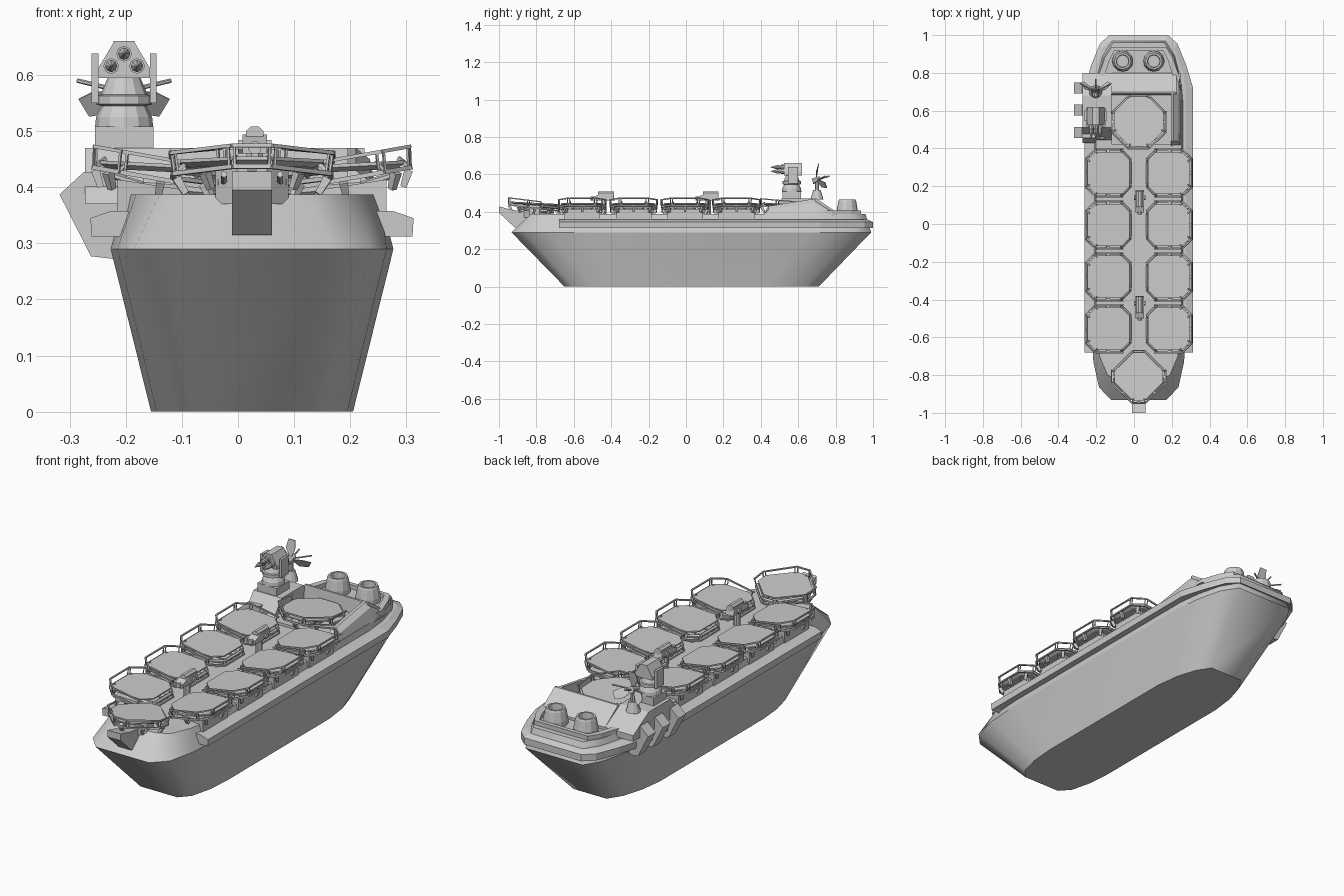
import bpy, bmesh, math
from mathutils import Vector, Matrix

if "Cube" in bpy.data.objects:
    bpy.data.objects.remove(bpy.data.objects["Cube"])

CX = 0.025  # hull centreline

def loft(bm, rings, cap=True):
    vs = [[bm.verts.new(p) for p in r] for r in rings]
    n = len(vs[0])
    for a, b in zip(vs, vs[1:]):
        for i in range(n):
            bm.faces.new((a[i], a[(i + 1) % n], b[(i + 1) % n], b[i]))
    if cap:
        bm.faces.new(vs[0][::-1])
        bm.faces.new(vs[-1])

def box(bm, x0, x1, y0, y1, z0, z1):
    loft(bm, [[(x0, y0, z), (x1, y0, z), (x1, y1, z), (x0, y1, z)] for z in (z0, z1)])

def frame_rings(p, q, prof, n, spin=0.0):
    # rings of (distance, radius) along the axis p -> q
    p, q = Vector(p), Vector(q)
    m = (q - p).to_track_quat('Z', 'Y')
    return [[p + m @ Vector((r * math.cos(a), r * math.sin(a), d))
             for a in [spin + 2 * math.pi * i / n for i in range(n)]] for d, r in prof]

def tube(bm, p, q, r, n=6, r2=None):
    d = (Vector(q) - Vector(p)).length
    loft(bm, frame_rings(p, q, [(0, r), (d, r if r2 is None else r2)], n, math.pi / n))

def extrude_x(bm, prof, x0, x1):
    loft(bm, [[(x, y, z) for y, z in prof] for x in (x0, x1)])

def finish(name, bm, matrix=None):
    bmesh.ops.recalc_face_normals(bm, faces=bm.faces)
    me = bpy.data.meshes.new(name)
    bm.to_mesh(me)
    bm.free()
    ob = bpy.data.objects.new(name, me)
    if matrix:
        ob.matrix_world = matrix
    bpy.context.collection.objects.link(ob)
    return ob

def outline(half, z):
    return [(CX + x, y, z) for x, y in half] + [(CX - x, y, z) for x, y in reversed(half)]

# Hull: keel, chine and deck outlines, smooth round the ends with sharp chines
bm = bmesh.new()
keel = [(.10, -.65), (.145, -.6), (.17, -.5), (.18, -.38), (.18, .42), (.165, .54), (.135, .64), (.09, .71)]
chine = [(.145, -.933), (.21, -.865), (.24, -.73), (.252, -.55), (.252, .65), (.235, .79), (.205, .91), (.155, .99)]
deck = [(.10, -.83), (.165, -.80), (.207, -.70), (.226, -.58), (.226, .65), (.215, .77), (.185, .88), (.135, .96)]
loft(bm, [outline(keel, 0), outline(chine, .29), outline(deck, .387)])
for f in bm.faces:
    f.smooth = True
for e in bm.edges:
    e.smooth = abs(e.verts[0].co.z - e.verts[1].co.z) > .01
finish("hull", bm)

# Side ledge running round the stern
bm = bmesh.new()
lo = [(.235, -.67), (.25, -.66), (.25, .70), (.235, .80), (.2, .93), (.15, .985)]
mid = [(.24, -.68), (.286, -.68), (.286, .72), (.25, .84), (.205, .955), (.155, 1.0)]
hi = [(.24, -.68), (.288, -.68), (.288, .72), (.252, .84), (.205, .955), (.155, 1.0)]
top = [(.2, -.68), (.25, -.68), (.25, .70), (.235, .80), (.19, .93), (.145, .97)]
loft(bm, [outline(lo, .323), outline(mid, .312), outline(hi, .345), outline(top, .358)])
finish("side_ledge", bm)

# Stern bulwark
bm = bmesh.new()
path = [(.215, .45), (.215, .78), (.18, .88), (.145, .935)]
inner = [(.185, .45), (.185, .77), (.155, .865), (.13, .915)]
o = [(CX + x, y) for x, y in path] + [(CX - x, y) for x, y in reversed(path)]
i = [(CX + x, y) for x, y in inner] + [(CX - x, y) for x, y in reversed(inner)]
loft(bm, [[(*a, .35), (*a, .408), (*b, .408), (*b, .35)] for a, b in zip(o, i)])
finish("stern_bulwark", bm)

# Superstructure: tower block, aft bridge with sloped back, starboard wall
bm = bmesh.new()
extrude_x(bm, [(.43, .37), (.51, .47), (.68, .47), (.80, .40), (.80, .37)], -.273, -.12)
extrude_x(bm, [(.68, .38), (.69, .47), (.70, .47), (.80, .40), (.80, .38)], -.12, .225)
loft(bm, [[(.195, y0, .38), (.25, y0, .38), (.235, y1, z - .02), (.21, y1, z), (.195, y1, z)]
          for y0, y1, z in [(.41, .44, .43), (.69, .69, .47), (.8, .8, .40)]])
box(bm, -.12, .195, .42, .7, .38, .40)
finish("superstructure", bm)

# Port side brackets
bm = bmesh.new()
for y in (.455, .575, .69):
    prof = [(-.2, .43), (-.275, .427), (-.318, .387), (-.262, .277), (-.22, .272), (-.2, .30)]
    loft(bm, [[(x, yy, z) for x, z in prof] for yy in (y, y + .058)])
finish("port_brackets", bm)

# Stern funnels, open at the top
for k, x in enumerate((-.06, .105)):
    bm = bmesh.new()
    loft(bm, frame_rings((x, .862, .38), (x, .862, 1),
         [(0, .056), (.03, .056), (.075, .048), (.085, .044), (.085, .034), (.055, .032)], 12))
    finish("funnel_%d" % k, bm)

# Bow ramp block
bm = bmesh.new()
extrude_x(bm, [(-1, .428), (-1, .395), (-.915, .315), (-.82, .33), (-.80, .39), (-.93, .41)], -.011, .061)
finish("bow_ramp", bm)

def octagon(half, flat, spin, z):
    c = [(half, -flat), (half, flat), (flat, half), (-flat, half), (-half, flat), (-half, -flat), (-flat, -half), (flat, -half)]
    m = Matrix.Rotation(spin, 3, 'Z')
    return [m @ Vector((x, y, z)) for x, y in c]

def platform(name, x, y, z, heading, spin=0.0, tilt=10, base=True, half=.126, flat=.076, lift=.028):
    # local +x is the raised, railed side
    place = Matrix.Translation((x, y, z)) @ Matrix.Rotation(heading, 4, 'Z')
    def ring(inset, zz):
        return octagon(half - inset, flat - inset * .5, spin, zz)
    # near-level deck plate carried above the frame
    bm = bmesh.new()
    loft(bm, [ring(.03, lift - .014), ring(.014, lift - .006), ring(.014, lift)])
    finish(name + "_deck", bm, place @ Matrix.Rotation(-math.radians(3), 4, 'Y'))
    # tilted frame with guard rail
    bm = bmesh.new()
    low, high = ring(.004, 0), ring(-.001, .037)
    for i in range(8):
        j = (i + 1) % 8
        m = (low[i] + low[j]) / 2
        u = m.normalized()
        tube(bm, low[i], low[j], .0055, 4)
        if m.x > -.02:  # guard rail
            tube(bm, high[i], high[j], .0045, 4)
            for t in (.06, .94):
                tube(bm, low[i].lerp(low[j], t), high[i].lerp(high[j], t), .003, 4)
        else:           # edge bumpers
            lift_v = Vector((0, 0, .016)) - u * .008
            tube(bm, low[i].lerp(low[j], .1) + lift_v, low[i].lerp(low[j], .9) + lift_v, .009, 6)
        # brackets joining frame, deck plate and pedestal at every edge
        tube(bm, m * .97 + Vector((0, 0, -.004)), m * .85 + Vector((0, 0, -.032)), .011, 4, .008)
        tube(bm, low[i], low[i] * .85 + Vector((0, 0, .02)), .005, 4)
    # tilting cylinders
    for s in (-1, 1):
        tube(bm, (-.085, s * .05, -.005), (.03, s * .05, -.015), .012, 8)
        tube(bm, (-.105, s * .05, -.003), (-.085, s * .05, -.005), .016, 8)
        tube(bm, (.03, s * .05, -.015), (.09, s * .05, -.008), .006, 6)
    finish(name + "_frame", bm, place @ Matrix.Rotation(-math.radians(tilt), 4, 'Y'))
    # fixed pedestal
    bm = bmesh.new()
    if base:
        loft(bm, [[(-.05, -.07, zi), (.078, -.095, zo), (.078, .095, zo), (-.05, .07, zi)]
                  for zi, zo in ((-.05, -.06), (-.02, -.0))])
    else:
        tube(bm, (0, 0, -.05), (0, 0, lift - .015), .07, 8)
    finish(name + "_pedestal", bm, place)

# Landing platforms: two rows of four, plus bow and stern
for r, y in enumerate((.27, -.005, -.28, -.555)):
    platform("port_platform_%d" % r, -.137, y, .414, math.pi)
    platform("starboard_platform_%d" % r, .187, y, .414, 0)
platform("bow_platform", CX, -.81, .42, -math.pi / 2, math.pi / 4, 7, False)
platform("stern_platform", CX, .54, .42, -math.pi / 2, 0, 5, False, .145, .055, .022)

# Small deck turrets between the rows
for k, y in enumerate((.12, -.44)):
    bm = bmesh.new()
    tube(bm, (.03, y, .38), (.03, y, .46), .016, 8)
    extrude_x(bm, [(y - .06, .46), (y - .06, .478), (y - .02, .494), (y + .05, .494), (y + .06, .46)], .008, .052)
    tube(bm, (.03, y - .03, .493), (.03, y + .055, .493), .017, 8)
    tube(bm, (0, y + .02, .472), (.06, y + .02, .472), .013, 8)
    tube(bm, (.03, y - .07, .47), (.03, y - .05, .47), .012, 8)
    finish("deck_turret_%d" % k, bm)

# Launcher tower
TX = -.203
bm = bmesh.new()
box(bm, TX - .052, TX + .052, .515, .615, .46, .508)
loft(bm, frame_rings((TX, .565, .505), (TX, .565, 1), [(0, .052), (.02, .05), (.04, .04), (.043, .05), (.058, .05), (.06, .042), (.1, .025)], 12))
finish("launcher_base", bm)
bm = bmesh.new()
head = [(-.046, .595), (.046, .595), (.046, .612), (.017, .661), (-.017, .661), (-.046, .612)]
loft(bm, [[(TX + x, y, z) for x, z in head] for y in (.525, .62)])
for s in (-1, 1):
    box(bm, TX + s * .052 - .006, TX + s * .052 + .006, .545, .60, .55, .638)
for x, z in ((-.023, .616), (.023, .616), (0, .638)):
    loft(bm, frame_rings((TX + x, .527, z), (TX + x, 0, z), [(0, .014), (.018, .014), (.018, .010), (.04, .011), (.075, .001)], 8))
finish("launcher_head", bm)

# Radar dish: three swept petals, hub, mount and feed rods
bm = bmesh.new()
hub = Vector((TX, .70, .57))
tube(bm, (TX, .70, .465), (TX, .70, .515), .035, 10, .02)
tube(bm, (TX, .70, .51), hub, .012, 8)
axis = Vector((0, .94, .3)).normalized()
tube(bm, hub - axis * .025, hub + axis * .02, .017, 8)
tube(bm, hub, hub + axis * .07, .004, 6)
side = Vector((1, 0, 0))
up = side.cross(axis)
for k in range(3):
    a = math.pi / 2 + k * math.pi * 2 / 3
    def pt(r, da, h):
        return hub + side * r * math.cos(a + da) + up * r * math.sin(a + da) + axis * h
    shape = [(.015, -.5, 0), (.055, -.45, .012), (.085, -.22, .035), (.085, .22, .035), (.055, .45, .012), (.015, .5, 0)]
    loft(bm, [[pt(r, d, h + o) for r, d, h in shape] for o in (0, .004)])
for s in (-1, 1):
    tube(bm, hub, (TX + s * .083, .745, .59), .004, 6)
finish("radar_dish", bm)
